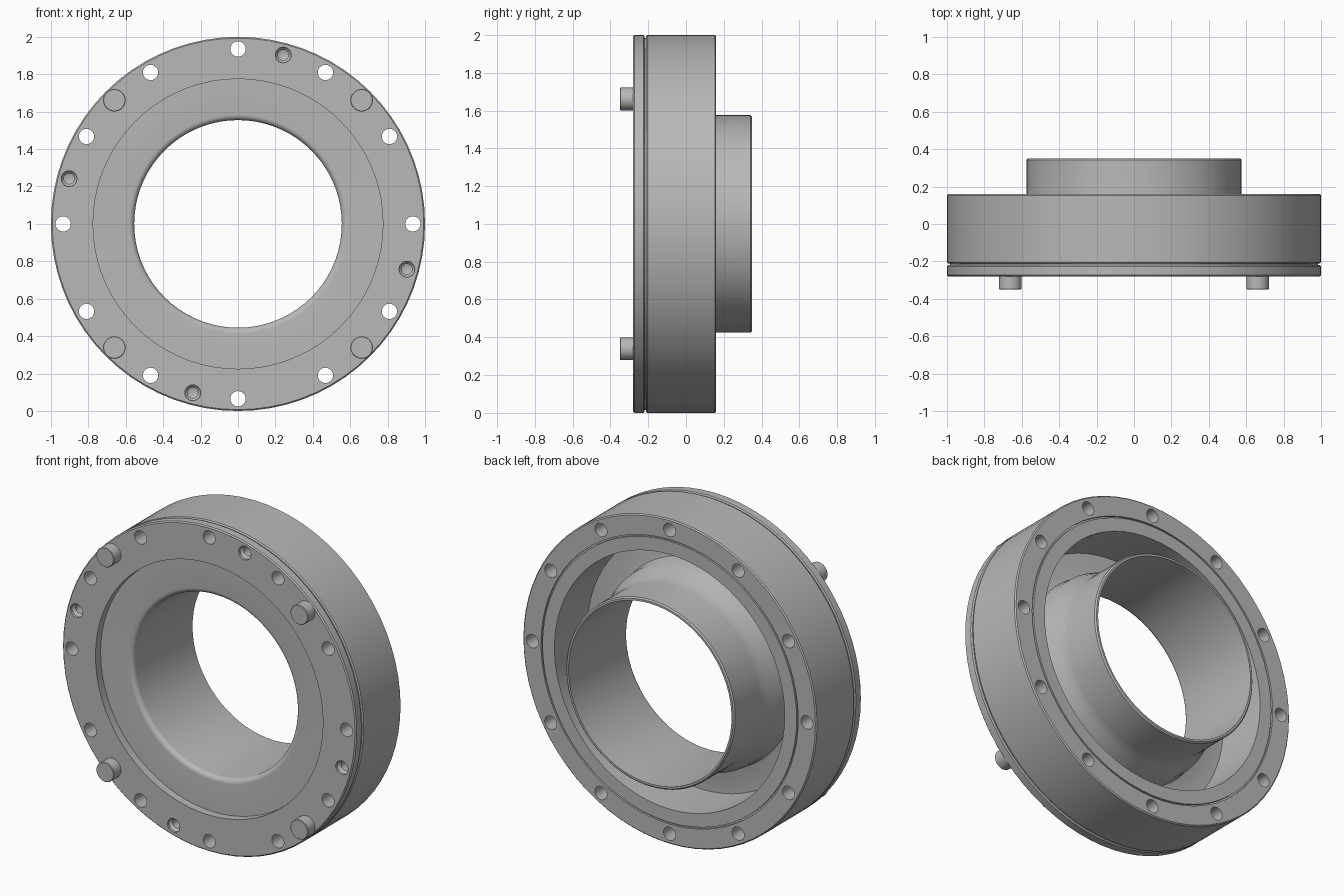
import bpy, bmesh
from math import cos, sin, radians, tau

if "Cube" in bpy.data.objects:
    bpy.data.objects.remove(bpy.data.objects["Cube"])

grey = bpy.data.materials.new("steel_grey")
grey.use_nodes = True
grey.diffuse_color = (0.48, 0.48, 0.48, 1)
grey.node_tree.nodes["Principled BSDF"].inputs["Base Color"].default_value = grey.diffuse_color

AXIS_Z = 1.0
BOLT_R = 0.935


def lathe(bm, profile, segs, cx=0.0, cz=AXIS_Z):
    """Revolve a closed (radius, y) profile round an axis parallel to y."""
    rings = []
    for i in range(segs):
        a = tau * i / segs
        rings.append([bm.verts.new((cx + r * cos(a), y, cz + r * sin(a))) for r, y in profile])
    n = len(profile)
    for i in range(segs):
        a, b = rings[i], rings[(i + 1) % segs]
        for j in range(n):
            k = (j + 1) % n
            if profile[j][0] == 0 and profile[k][0] == 0:
                continue
            bm.faces.new((a[j], a[k], b[k], b[j]))


def finish(name, bm):
    bmesh.ops.remove_doubles(bm, verts=bm.verts, dist=1e-5)
    bmesh.ops.recalc_face_normals(bm, faces=bm.faces)
    mesh = bpy.data.meshes.new(name)
    bm.to_mesh(mesh)
    bm.free()
    mesh.materials.append(grey)
    obj = bpy.data.objects.new(name, mesh)
    bpy.context.collection.objects.link(obj)
    return obj


def turned(name, profile, segs=72):
    bm = bmesh.new()
    lathe(bm, profile, segs)
    return finish(name, bm)


def on_circle(name, profile, angles, segs=24):
    """Repeat a small turned solid round the bolt circle."""
    bm = bmesh.new()
    for deg in angles:
        a = radians(deg)
        lathe(bm, profile, segs, BOLT_R * cos(a), AXIS_Z + BOLT_R * sin(a))
    return finish(name, bm)


def select(obj):
    bpy.ops.object.select_all(action="DESELECT")
    obj.select_set(True)
    bpy.context.view_layer.objects.active = obj


def cut(obj, cutter):
    select(obj)
    mod = obj.modifiers.new("holes", "BOOLEAN")
    mod.operation = "DIFFERENCE"
    mod.solver = "EXACT"
    mod.object = cutter
    bpy.ops.object.modifier_apply(modifier=mod.name)


# Front clamping ring
front_ring = turned("front_ring", [
    (0.775, -0.28), (0.993, -0.28), (1.0, -0.273), (1.0, -0.226),
    (0.993, -0.219), (0.775, -0.219)])

# Main housing ring, with a spigot behind the front ring and a shallow rear groove
housing = turned("housing_ring", [
    (0.784, -0.219), (0.985, -0.219), (0.985, -0.212), (0.993, -0.212), (1.0, -0.205),
    (1.0, 0.153), (0.993, 0.16), (0.876, 0.16), (0.876, 0.148), (0.866, 0.148),
    (0.866, 0.16), (0.784, 0.16)])

# Inner flange with a tapered hub, thin neck and rounded bore mouth
lip = 0.03
mouth = [(0.555 + lip * (1 - sin(radians(d))), -0.23 + lip * (1 - cos(radians(d))))
         for d in range(90, -1, -15)]
hub_flange = turned("neck_flange", [(0.555, 0.35)] + mouth + [
    (0.80, -0.23), (0.80, -0.16), (0.65, -0.16), (0.635, -0.155), (0.63, -0.14),
    (0.625, -0.06), (0.61, -0.02), (0.587, 0.05), (0.578, 0.08), (0.575, 0.11),
    (0.575, 0.342), (0.567, 0.35)])

# Through bolt holes and countersunk blind holes
bolt_cutter = on_circle("bolt_hole_cutter",
                        [(0, -0.5), (0.041, -0.5), (0.041, 0.5), (0, 0.5)],
                        range(0, 360, 30))
blind_cutter = on_circle("blind_hole_cutter", [
    (0, -0.4), (0.042, -0.4), (0.042, -0.265), (0.028, -0.25), (0.028, -0.14), (0, -0.13)],
    range(75, 435, 90))
for cutter in (bolt_cutter, blind_cutter):
    cutter.hide_render = True
    for part in (front_ring, housing):
        cut(part, cutter)
    bpy.data.objects.remove(cutter)

# Locating pins
pins = on_circle("locating_pins", [
    (0, -0.35), (0.057, -0.35), (0.06, -0.347), (0.06, -0.25), (0, -0.25)],
    range(45, 405, 90), 32)

for part in (front_ring, housing, hub_flange, pins):
    select(part)
    bpy.ops.object.shade_smooth_by_angle(angle=radians(30))
